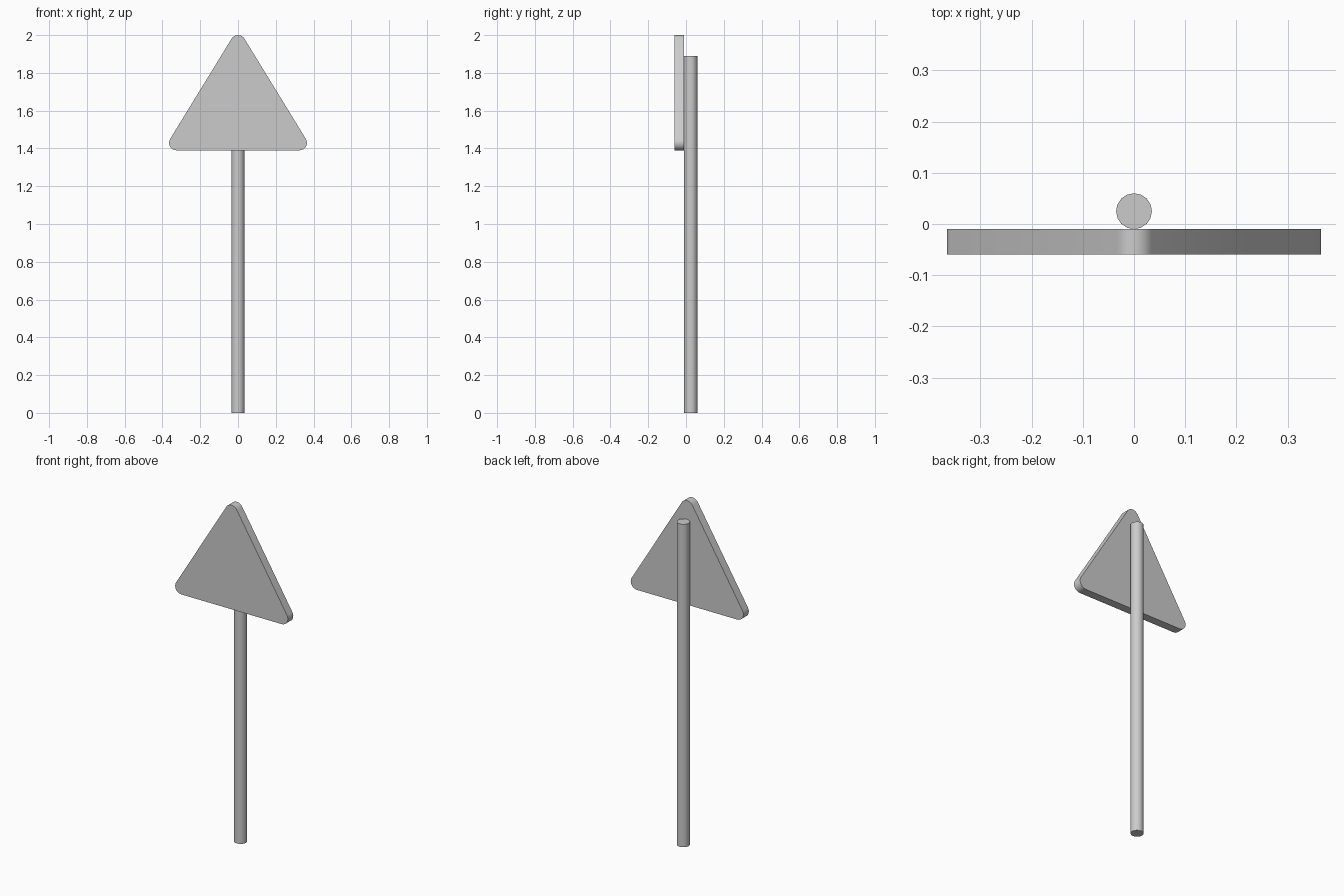
import bpy, bmesh
from math import sin, cos, atan2, pi

if "Cube" in bpy.data.objects:
    bpy.data.objects.remove(bpy.data.objects["Cube"])


def smooth(obj, angle=0.7):
    bpy.ops.object.select_all(action='DESELECT')
    obj.select_set(True)
    bpy.context.view_layer.objects.active = obj
    bpy.ops.object.shade_smooth_by_angle(angle=angle)


# Pole: 16-sided cylinder behind the plate
bpy.ops.mesh.primitive_cylinder_add(vertices=16, radius=0.035, depth=1.89,
                                    location=(0, 0.025, 0.945))
pole = bpy.context.object
pole.name = "pole"
smooth(pole)

# Sign plate: rounded triangle outline from three corner arcs, extruded in y
R, STEPS = 0.04, 8
BOTTOM, TOP, HALF_WIDTH = 1.39, 2.0, 0.365
cx, low, high = HALF_WIDTH - R, BOTTOM + R, TOP - R
tilt = atan2(cx, high - low)  # direction of the right edge's normal
corners = [
    (cx, low, -pi / 2, tilt),
    (0, high, tilt, pi - tilt),
    (-cx, low, pi - tilt, 1.5 * pi),
]
bm = bmesh.new()
outline = []
for x, z, a0, a1 in corners:
    for i in range(STEPS + 1):
        a = a0 + (a1 - a0) * i / STEPS
        outline.append(bm.verts.new((x + R * cos(a), -0.06, z + R * sin(a))))
face = bm.faces.new(outline)
ext = bmesh.ops.extrude_face_region(bm, geom=[face])
moved = [v for v in ext["geom"] if isinstance(v, bmesh.types.BMVert)]
bmesh.ops.translate(bm, vec=(0, 0.05, 0), verts=moved)
bmesh.ops.recalc_face_normals(bm, faces=bm.faces)
mesh = bpy.data.meshes.new("sign_plate")
bm.to_mesh(mesh)
bm.free()
plate = bpy.data.objects.new("sign_plate", mesh)
bpy.context.collection.objects.link(plate)
smooth(plate)
